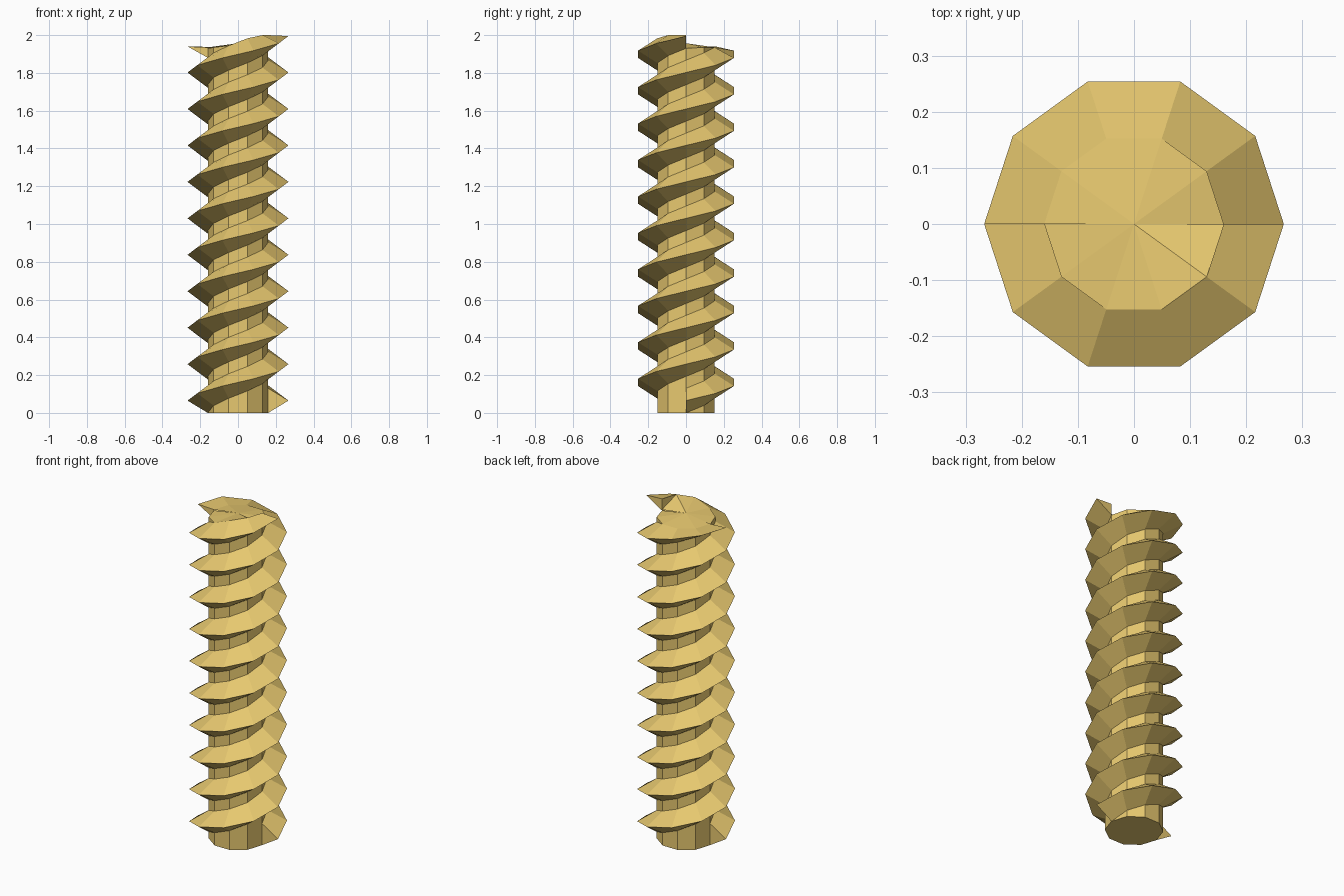
import bpy, bmesh, math

if "Cube" in bpy.data.objects:
    bpy.data.objects.remove(bpy.data.objects["Cube"])

SIDES, STEPS = 10, 50            # decagon, five full turns per thread
R_CORE, R_TIP = 0.16, 0.267
GAP = 0.193                      # distance between neighbouring threads
HALF = 0.065                     # half height of a thread at its root
RIM = 1.935                      # low side of the top end

bm = bmesh.new()


def pt(radius, k, z):
    a = 2 * math.pi * k / SIDES
    return bm.verts.new((radius * math.cos(a), radius * math.sin(a), z))


def face(*pts):
    bm.faces.new([bm.verts.new(p.co) for p in pts])


centre = bm.verts.new((0, 0, 1.957))
base = bm.verts.new((0, 0, 0))


def thread(offset, top):
    """One of the two helical ridges, with the strip of core above it."""
    cols = []
    for k in range(STEPS + 1):
        mid = HALF + GAP * k / (SIDES / 2)
        low = min(mid - HALF, top - 0.055)
        high = min(mid + HALF, top)
        nxt = max(high, min(mid - HALF + GAP, RIM))
        a = k + offset
        cols.append((pt(R_CORE, a, low),
                     pt(R_TIP, a, min(mid, top + 0.005)),
                     pt(R_CORE, a, high),
                     pt(R_CORE, a, nxt)))
    for c, d in zip(cols, cols[1:]):
        for i in range(3):
            face(c[i], d[i], d[i + 1], c[i + 1])
    # triangular thread ends
    face(*cols[0][:3])
    face(*cols[-1][:3])
    # core below the first half turn and bottom disc
    for k in range(SIDES // 2):
        p, q = pt(R_CORE, k + offset, 0), pt(R_CORE, k + 1 + offset, 0)
        face(p, q, cols[k + 1][0], cols[k][0])
        face(base, q, p)
    # top end, sinking to the rim at the last column
    last = cols[-SIDES // 2 - 1:]
    ring = [c[3] for c in last[:-1]] + [pt(R_CORE, STEPS + offset, RIM)]
    for p, q in zip(ring, ring[1:]):
        face(centre, p, q)
    if top > RIM:
        face(ring[-2], ring[-1], cols[-1][3])


thread(0, 2.0)
thread(SIDES // 2, RIM)

# weld and clean
bmesh.ops.remove_doubles(bm, verts=bm.verts, dist=0.0005)
bmesh.ops.dissolve_degenerate(bm, dist=0.0005, edges=bm.edges)
bmesh.ops.delete(bm, geom=[v for v in bm.verts if not v.link_faces], context='VERTS')
bmesh.ops.recalc_face_normals(bm, faces=bm.faces)

mesh = bpy.data.meshes.new("threaded_rod")
bm.to_mesh(mesh)
bm.free()
rod = bpy.data.objects.new("threaded_rod", mesh)
bpy.context.collection.objects.link(rod)

gold = bpy.data.materials.new("gold")
gold.diffuse_color = (0.8, 0.58, 0.16, 1)
gold.use_nodes = True
gold.node_tree.nodes["Principled BSDF"].inputs["Base Color"].default_value = gold.diffuse_color
mesh.materials.append(gold)
